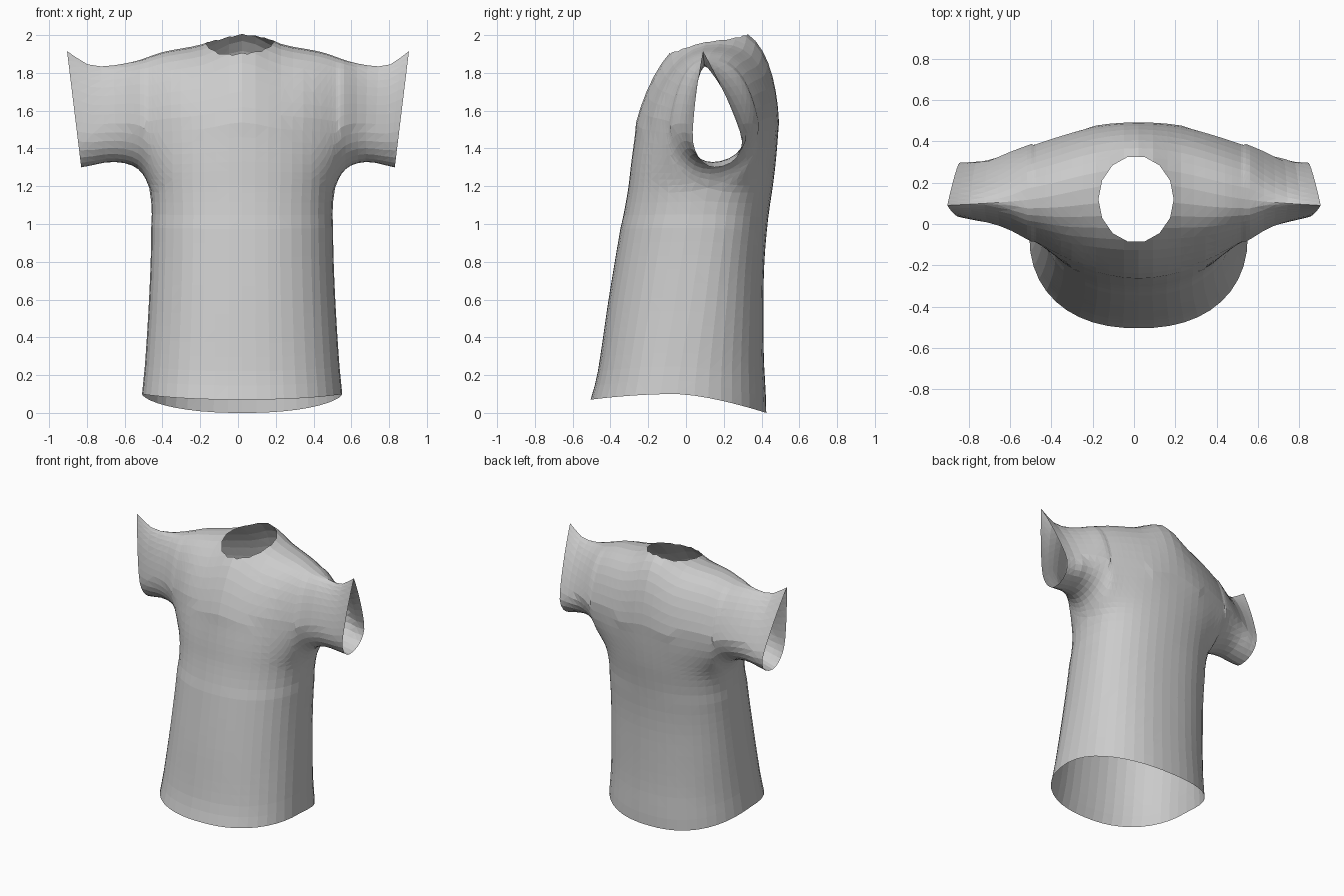
import bpy, bmesh, math
from mathutils import Vector

cube = bpy.data.objects.get("Cube")
if cube:
    bpy.data.objects.remove(cube, do_unlink=True)


def curve(*pts):
    """Smooth interpolation through (position, value) pairs, starting level."""
    def slope(i):
        if i == 0:
            return 0
        a, b = pts[i - 1], pts[min(i + 1, len(pts) - 1)]
        return (b[1] - a[1]) / (b[0] - a[0])

    def f(x):
        x = min(max(x, pts[0][0]), pts[-1][0])
        i = max(k for k in range(len(pts) - 1) if pts[k][0] <= x)
        (x0, y0), (x1, y1) = pts[i], pts[i + 1]
        h = x1 - x0
        t = (x - x0) / h
        return ((1 + 2 * t) * (1 - t) ** 2 * y0 + t * (1 - t) ** 2 * h * slope(i)
                + t * t * (3 - 2 * t) * y1 - t * t * (1 - t) * h * slope(i + 1))
    return f


def mix(a, b, t):
    return a + (b - a) * t


CHEST = 1.2      # height where the body meets the shoulders
SHIFT = 0.022    # the body sits slightly to one side

# Body outlines by height
half_width = curve((0, .536), (.1, .53), (.25, .515), (.6, .493), (.9, .482), (1.1, .485), (CHEST, .497))
seam_y = curve((0, -.05), (.6, .03), (CHEST, .12))
body_front = curve((0, -.515), (.2, -.47), (.6, -.41), (1, -.343), (CHEST, -.308))
body_back = curve((0, .425), (.3, .412), (.6, .41), (.8, .415), (1, .432), (CHEST, .465))

# Shoulder and sleeve outlines by distance from the middle
top_z = curve((0, 2.04), (.2, 1.955), (.42, 1.91), (.57, 1.86), (.7, 1.835), (.76, 1.845), (.83, 1.915))
ridge_y = curve((0, .2), (.2, .18), (.45, .13), (.6, .11), (.83, .09))
under_z = curve((.497, CHEST), (.52, 1.26), (.56, 1.3), (.62, 1.322), (.7, 1.325), (.83, 1.3))
arm_front = curve((0, -.295), (.3, -.225), (.5, -.11), (.65, -.035), (.83, -.005))
arm_back = curve((0, .51), (.2, .497), (.4, .447), (.6, .375), (.75, .308), (.83, .293))


def roundness(u):
    """Depth of the body's rounded cross-section at fraction u of its half width."""
    return max(0, 1 - abs(u) ** 2.3) ** (1 / 2.3)


def body_point(u, t, side):
    r = roundness(u)
    hem = .1 - (.03 * r * r if side < 0 else .1 * r ** 1.5)
    z = mix(hem, CHEST, t)
    edge = (body_front if side < 0 else body_back)(z)
    c = seam_y(z)
    return Vector((SHIFT + u * half_width(z), c + (edge - c) * r, z))


def shoulder_point(x, s, side):
    a = abs(x)
    w = half_width(CHEST)
    base = seam_y(CHEST)
    out = min(max((a - .55) / .28, 0), 1)
    mid = mix(base, ridge_y(a), .35)
    depth = (arm_front if side < 0 else arm_back)(a) - mid
    edge = (body_front if side < 0 else body_back)(CHEST)
    # Start on the body ring, or closed under the sleeve
    start = (edge - base) * roundness(min(a / w, 1)) / depth
    u = min(1, s / mix(.45, .3, out))
    gentle, full = u * u * (3 - 2 * u), math.sqrt(u * (2 - u))
    swell = mix(start, 1, mix(gentle, full, min(1, a / w) ** 6))
    taper = max(0, 1 - s ** mix(2.2, 1.55, out)) ** mix(.42, 1, out)
    y = mix(base + .03 * out, ridge_y(a), s) + depth * swell * taper
    z = mix(under_z(a), top_z(a), s)
    px = x + math.copysign(.075 * s * out * out, x) + SHIFT * (1 - out)
    return Vector((px, y, z))


bm = bmesh.new()


def sheet(point, us, vs, side):
    """Grid of faces for the front (-1) or back (1) half."""
    grid = [[bm.verts.new(point(u, v, side)) for u in us] for v in vs]
    for lo, hi in zip(grid, grid[1:]):
        for i in range(len(us) - 1):
            f = [lo[i], lo[i + 1], hi[i + 1], hi[i]]
            bm.faces.new(f if side < 0 else f[::-1])


N, ROWS = 11, 16
ring = [math.sin(math.pi / 2 * k / N) for k in range(-N, N + 1)]
sleeve = [.507, .52, .54, .57, .61, .66, .71, .76, .8, .83]
columns = [-x for x in reversed(sleeve)] + [u * half_width(CHEST) for u in ring] + sleeve
rises = [(1 - math.cos(math.pi * j / ROWS)) / 2 for j in range(ROWS + 1)]
for side in (-1, 1):
    sheet(body_point, ring, [j / 15 for j in range(16)], side)
    sheet(shoulder_point, columns, rises, side)
bmesh.ops.remove_doubles(bm, verts=bm.verts, dist=.0005)

# Relax the cloth where the body flows into the sleeves
chest = [v for v in bm.verts if 1.02 < v.co.z < 1.5 and abs(v.co.x) < .72 and not v.is_boundary]
for _ in range(8):
    bmesh.ops.smooth_vert(bm, verts=chest, factor=.5, use_axis_x=True, use_axis_y=True, use_axis_z=True)

# Neck opening: clip a rounded outline out of the top
planes = []
for k in range(14):
    a = 2 * math.pi * (k + .5) / 14
    n = Vector((math.cos(a) / .178, math.sin(a) / .205, 0)).normalized()
    p = Vector((.01 + .178 * math.cos(a), .12 + .205 * math.sin(a), 0))
    planes.append((p, n))


def inside(count):
    return [f for f in bm.faces if f.calc_center_median().z > 1.7
            and all((f.calc_center_median() - p).dot(n) < 0 for p, n in planes[:count])]


for k, (p, n) in enumerate(planes):
    faces = inside(k)
    geom = {e for f in faces for e in f.edges} | {v for f in faces for v in f.verts}
    bmesh.ops.bisect_plane(bm, geom=list(geom) + faces, plane_co=p, plane_no=n, dist=.0001)
bmesh.ops.delete(bm, geom=inside(len(planes)), context='FACES')
bmesh.ops.triangulate(bm, faces=bm.faces)

mesh = bpy.data.meshes.new("shirt")
bm.to_mesh(mesh)
bm.free()
shirt = bpy.data.objects.new("shirt", mesh)
bpy.context.collection.objects.link(shirt)

# Plain grey cloth
cloth = bpy.data.materials.new("grey cloth")
cloth.use_nodes = True
cloth.diffuse_color = (.6, .6, .6, 1)
cloth.node_tree.nodes["Principled BSDF"].inputs["Base Color"].default_value = (.6, .6, .6, 1)
mesh.materials.append(cloth)
